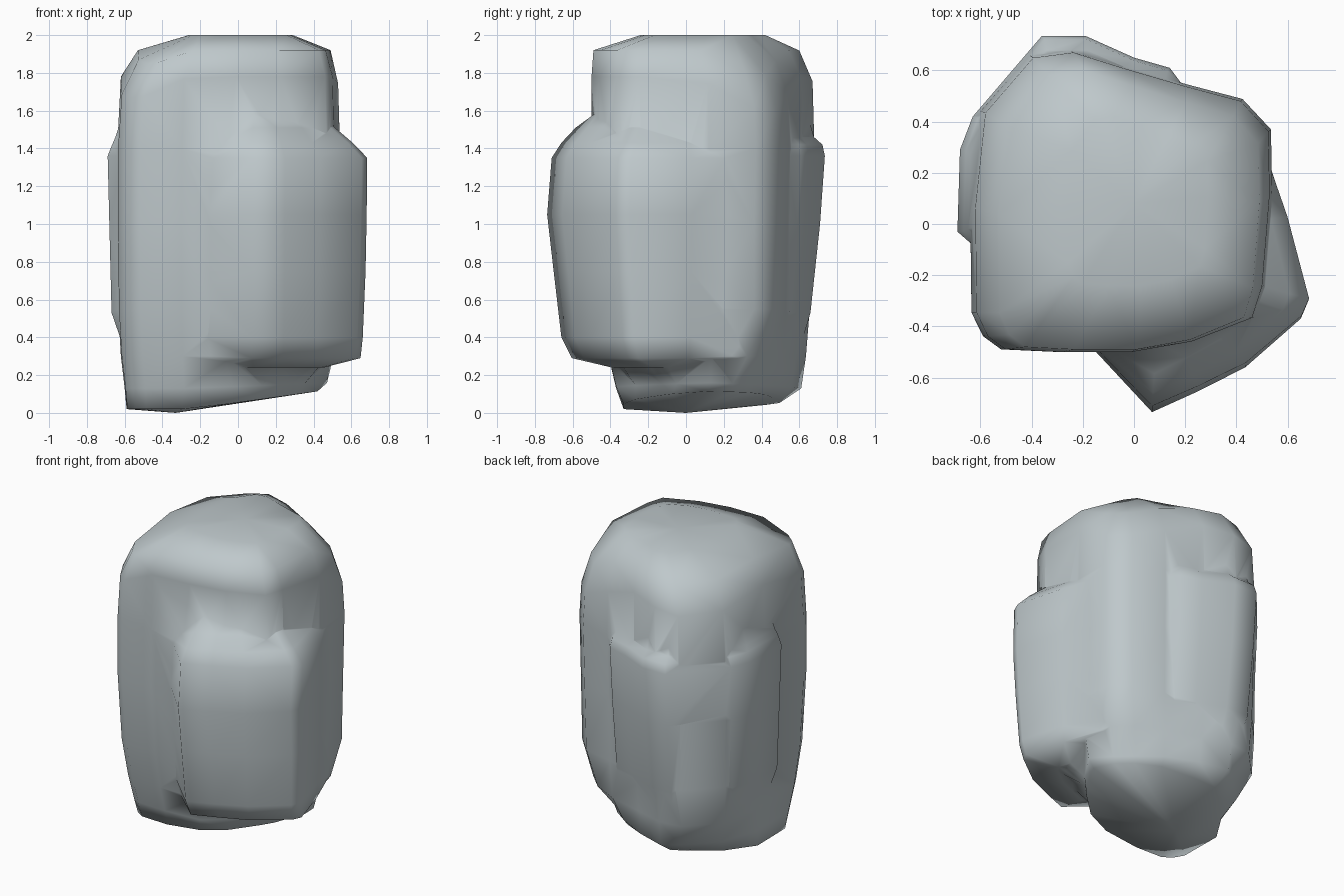
import bpy, bmesh, math

if "Cube" in bpy.data.objects:
    bpy.data.objects.remove(bpy.data.objects["Cube"])

stone = bpy.data.materials.new("pale_grey_stone")
stone.diffuse_color = (0.52, 0.58, 0.60, 1)
stone.use_nodes = True
stone.node_tree.nodes["Principled BSDF"].inputs["Base Color"].default_value = stone.diffuse_color


def loft(name, rings, poles):
    """Skin stacked outlines and close both ends with a centre point."""
    bm = bmesh.new()
    vs = [[bm.verts.new(p) for p in r] for r in rings]
    n = len(vs[0])
    for a, b in zip(vs, vs[1:]):
        for i in range(n):
            j = (i + 1) % n
            bm.faces.new((a[i], a[j], b[j], b[i]))
    for ring, pole in zip((vs[0], vs[-1]), poles):
        c = bm.verts.new(pole)
        for i in range(n):
            bm.faces.new((ring[i], ring[(i + 1) % n], c))
    bmesh.ops.triangulate(bm, faces=bm.faces[:])
    bmesh.ops.recalc_face_normals(bm, faces=bm.faces[:])
    me = bpy.data.meshes.new(name)
    bm.to_mesh(me)
    bm.free()
    me.materials.append(stone)
    ob = bpy.data.objects.new(name, me)
    bpy.context.collection.objects.link(ob)
    return ob


def cut_corner(x, y, dx, dy, limit, amount=.9):
    """Pull a point back where it passes a diagonal line."""
    d = max(0, x * dx + y * dy - limit) * amount / 2
    return x - dx * d, y - dy * d


# main column: one outline fitted to a bounding box at each height
base = [(-.52, -.49), (-.3, -.5), (-.02, -.5), (.22, -.46), (.46, -.37), (.50, -.25),
        (.53, .1), (.525, .34), (.415, .455), (.2, .51), (-.05, .58), (-.25, .64),
        (-.41, .62), (-.6, .41), (-.64, .05), (-.635, -.35), (-.59, -.44)]
boxes = [(.02, -.59, .42, -.33, .52), (.13, -.60, .485, -.37, .61),
         (.3, -.62, .505, -.41, .635), (.55, -.635, .525, -.46, .655),
         (1.0, -.64, .535, -.5, .67), (1.4, -.64, .54, -.5, .68),
         (1.78, -.62, .53, -.5, .67), (1.92, -.53, .49, -.49, .60),
         (2.0, -.26, .29, -.24, .42)]
rings = []
for z, x0, x1, y0, y1 in boxes:
    ring = []
    for x, y in base:
        px = x0 + (x + .64) / 1.17 * (x1 - x0)
        py = y0 + (y + .5) / 1.14 * (y1 - y0)
        pz = z
        if z < .2:    # tapered, tilted underside
            px, py = cut_corner(px, py, 1, -1, .38)
            px, py = cut_corner(px, py, 1, 1, .60)
            px, py = cut_corner(px, py, -1, 1, .72 if z < .1 else .86)
            tilt = .14 if z < .1 else .04
            pz += max(0, px + .25) * tilt
            if z < .1:
                pz += max(0, py - .2) * .1
        if z == .3:
            px, py = cut_corner(px, py, 1, 1, .78)
        if 1.7 < z < 1.95:   # drooping shoulders front left and back right
            pz -= .45 * max(0, -(px + py) - .76)
            pz -= .55 * max(0, px + py - .58)
            pz -= .2 * max(0, py - px - .78)
        ring.append((px, py, pz))
    rings.append(ring)
body = loft("main_column", rings, ((-.33, 0, 0), (0, .08, 2.0)))


def bulge(name, outline, centre, levels):
    cx, cy = centre
    rs = [[(cx + (x - cx) * sx, cy + (y - cy) * sy, z) for x, y in outline]
          for z, sx, sy in levels]
    return loft(name, rs, ((cx, cy, levels[0][0]), (cx, cy, levels[-1][0])))


# front right bulge with overhanging underside
front = bulge("front_bulge",
              [(.07, -.735), (.25, -.655), (.44, -.56), (.66, -.37), (.69, -.3), (.605, .03),
               (.49, .37), (0, .2), (-.19, -.46)], (.1, -.05),
              [(.24, .6, .5), (.29, .93, .81), (.4, .95, .89), (.75, .975, .95),
               (1.05, .985, 1), (1.35, .99, .965), (1.43, .86, .89), (1.51, .7, .78),
               (1.6, .55, .6)])

# back left bulge
back = bulge("back_bulge",
             [(-.68, .29), (-.63, .42), (-.36, .735), (-.19, .735), (0, .65), (.14, .61),
              (.2, .53), (.3, .4), (.3, 0), (-.61, -.1), (-.69, -.03)], (-.1, .1),
             [(.18, .76, .72), (.53, .965, .88), (1.0, .985, .96),
              (1.36, 1, 1), (1.42, .96, .98), (1.46, .93, .91), (1.7, .8, .8)])

# fuse everything into one solid
for part in (front, back):
    m = body.modifiers.new("fuse", 'BOOLEAN')
    m.operation = 'UNION'
    m.solver = 'EXACT'
    m.object = part
bpy.context.view_layer.objects.active = body
body.select_set(True)
for m in list(body.modifiers):
    bpy.ops.object.modifier_apply(modifier=m.name)
for part in (front, back):
    bpy.data.objects.remove(part)
body.name = "boulder_column"
bpy.ops.object.shade_smooth_by_angle(angle=math.radians(100))
